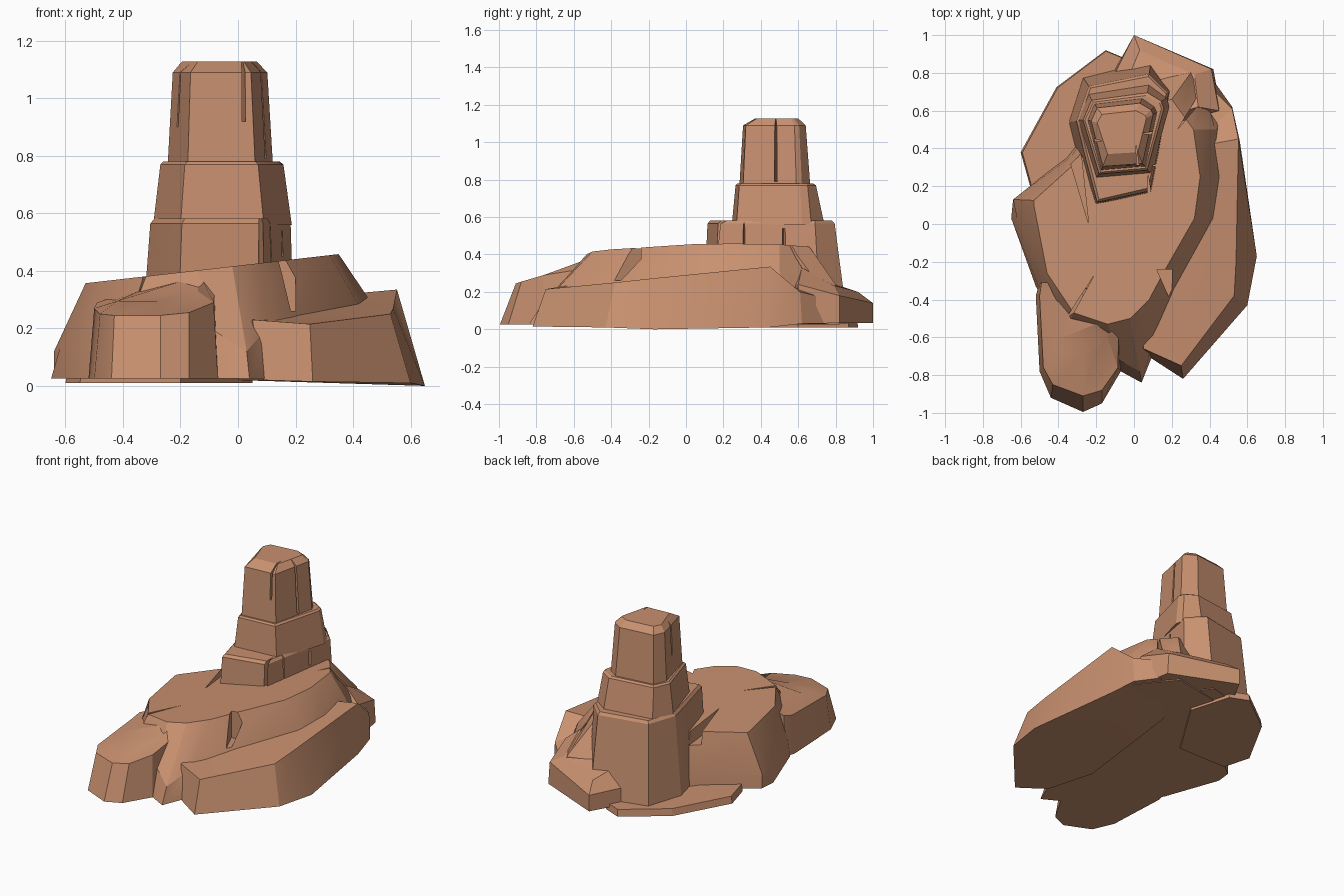
import bpy, bmesh

# One sandstone colour for everything
stone = bpy.data.materials.new("sandstone")
stone.diffuse_color = (0.58, 0.28, 0.16, 1)


def loft(name, *rings):
    """Skin equal-length rings of 3D points and cap both ends."""
    bm = bmesh.new()
    loops = [[bm.verts.new(p) for p in r] for r in rings]
    n = len(loops[0])
    for a, b in zip(loops, loops[1:]):
        for i in range(n):
            j = (i + 1) % n
            bm.faces.new((a[i], a[j], b[j], b[i]))
    bm.faces.new(loops[0][::-1])
    bm.faces.new(loops[-1])
    bmesh.ops.recalc_face_normals(bm, faces=bm.faces)
    bmesh.ops.triangulate(bm, faces=[f for f in bm.faces if len(f.verts) > 4])
    me = bpy.data.meshes.new(name)
    bm.to_mesh(me)
    bm.free()
    me.materials.append(stone)
    ob = bpy.data.objects.new(name, me)
    bpy.context.collection.objects.link(ob)
    return ob


def flat(points, z):
    return [(x, y, z) for x, y in points]


def activate(ob):
    bpy.ops.object.select_all(action='DESELECT')
    ob.select_set(True)
    bpy.context.view_layer.objects.active = ob


def crack(ob, tri, z0, z1):
    """Cut a wedge-shaped fissure: triangle in plan, from z0 to z1."""
    cutter = loft("crack_cutter", flat(tri, z0), flat(tri, z1))
    cutter.hide_render = True
    m = ob.modifiers.new("crack", 'BOOLEAN')
    m.operation, m.solver, m.object = 'DIFFERENCE', 'EXACT', cutter
    activate(ob)
    bpy.ops.object.modifier_apply(modifier=m.name)
    bpy.data.objects.remove(cutter)


# Main plateau: sloping top, flared sides, gully running out at the front
base = [(-.64, .13), (-.65, .03), (-.52, -.33), (-.36, -.6), (-.07, -.78), (.04, -.84), (.1, -.69),
        (.32, -.35), (.5, 0), (.53, .3), (.5, .6), (.32, .82), (-.05, .75), (-.36, .35)]
mid = [(-.64, .13, .12), (-.62, .03, .13), (-.51, -.32, .14), (-.36, -.55, .24), (-.08, -.72, .19),
       (.03, -.78, .12), (.1, -.62, .2), (.21, -.35, .24), (.42, .03, .28), (.45, .25, .31),
       (.43, .5, .31), (.3, .8, .24), (-.05, .73, .25), (-.34, .35, .14)]
rim = [(-.53, .125), (-.53, .1), (-.46, -.26), (-.32, -.47), (-.14, -.53), (-.02, -.5), (.08, -.4),
       (.16, -.25), (.32, .03), (.35, .25), (.315, .5), (.2, .66), (-.05, .6), (-.27, .36)]
plateau = loft("plateau", flat(base, .025), mid,
               [(x, y, .418 + .115 * x) for x, y in rim])
crack(plateau, [(-.35, .37), (-.28, .37), (-.24, 0)], .3, .6)
crack(plateau, [(.12, -.24), (.2, -.24), (.2, -.42)], .26, .6)
crack(plateau, [(-.36, -.5), (-.32, -.47), (-.21, -.27)], .28, .6)
crack(plateau, [(.23, .5), (.46, .77), (.40, .78)], .2, .6)

# Lobe at the front left
lobe_b = [(-.5, -.31), (-.52, -.38), (-.5, -.78), (-.44, -.92), (-.27, -.995), (-.17, -.95),
          (-.07, -.78), (-.06, -.5), (-.3, -.3)]
lobe_m = [(-.49, -.31, .29), (-.5, -.38, .27), (-.48, -.76, .25), (-.43, -.85, .245),
          (-.27, -.91, .245), (-.17, -.88, .255), (-.085, -.76, .29), (-.08, -.5, .33), (-.3, -.3, .33)]
lobe_t = [(-.43, -.31, .31), (-.42, -.38, .30), (-.42, -.62, .295), (-.38, -.68, .295),
          (-.27, -.7, .295), (-.2, -.68, .295), (-.14, -.6, .33), (-.13, -.5, .385), (-.3, -.35, .35)]
lobe = loft("front_lobe", flat(lobe_b, .025), lobe_m, lobe_t)

# Broad skirt slab along the right side
skirt_b = [(.09, -.71, .02), (.26, -.82, .015), (.6, -.43, .01), (.65, -.17, 0), (.56, .44, .01),
           (.52, .62, .03), (.42, .76, .03), (.1, .4, .02), (0, -.4, .02)]
skirt_t = [(.05, -.66, .23), (.25, -.75, .215), (.53, -.38, .25), (.54, -.2, .27), (.553, .45, .335),
           (.52, .61, .2), (.4, .73, .17), (.28, .4, .31), (.06, -.4, .235)]
skirt = loft("right_skirt", skirt_b, skirt_t)

# Rounded boulder at the back
boulder = loft("back_boulder",
               flat([(0, 1), (.42, .82), (.46, .6), (.1, .5), (-.11, .8)], .035),
               [(0, 1, .14), (.41, .82, .18), (.45, .6, .24), (.1, .5, .24), (-.1, .8, .14)],
               [(.03, .92, .2), (.32, .79, .235), (.34, .62, .33), (.1, .55, .33), (-.02, .8, .24)])

# Thin ledge at the back left
ledge_pts = [(-.55, .2), (-.6, .38), (-.41, .725), (-.15, .92), (-.03, .87), (.05, .6), (-.2, .2)]
ledge = loft("back_ledge", flat(ledge_pts, .01),
             [(x * .985, y * .995, .055) for x, y in ledge_pts])

# Three stacked tower tiers
lower = loft("tower_lower",
             flat([(-.215, .09), (.1, .15), (.155, .46), (.2, .72), (.09, .865),
                   (-.27, .775), (-.345, .54), (-.3, .36)], .03),
             flat([(-.195, .115), (.085, .175), (.14, .46), (.183, .69), (.08, .795),
                   (-.24, .73), (-.305, .545), (-.265, .38)], .565),
             flat([(-.185, .13), (.075, .19), (.13, .46), (.17, .69), (.075, .78),
                   (-.23, .72), (-.29, .545), (-.25, .38)], .582))
middle = loft("tower_middle",
              flat([(-.2, .245), (.09, .27), (.187, .62), (.175, .67), (.08, .74),
                    (-.24, .69), (-.295, .55)], .56),
              flat([(-.185, .265), (.07, .285), (.158, .61), (.145, .65), (.07, .695),
                    (-.225, .655), (-.27, .55)], .77),
              flat([(-.175, .275), (.06, .295), (.145, .61), (.135, .64), (.065, .68),
                    (-.215, .645), (-.26, .55)], .78))
upper = loft("tower_upper",
             flat([(-.175, .285), (.06, .305), (.122, .59), (.11, .62), (.045, .665),
                   (-.21, .635), (-.245, .55)], .76),
             flat([(-.165, .305), (.045, .32), (.102, .58), (.09, .605), (.03, .64),
                   (-.195, .615), (-.227, .545)], 1.09),
             flat([(-.14, .37), (.02, .38), (.065, .56), (.06, .575), (.01, .6),
                   (-.17, .58), (-.195, .535)], 1.128))

# Fissures in the tower
crack(lower, [(.07, .1), (.1, .1), (.075, .26)], .42, .7)
crack(lower, [(.2, .29), (.2, .33), (.09, .31)], .42, .7)
crack(lower, [(.25, .5), (.25, .56), (.12, .52)], .45, .54)
crack(upper, [(.015, .28), (.03, .28), (.01, .43)], .92, 1.2)
crack(upper, [(.15, .465), (.15, .495), (.04, .48)], .79, 1.2)
crack(upper, [(-.27, .43), (-.25, .46), (-.17, .44)], .9, 1.2)

for ob in list(bpy.context.collection.objects):
    activate(ob)
    bpy.ops.object.shade_smooth_by_angle(angle=0.4)
